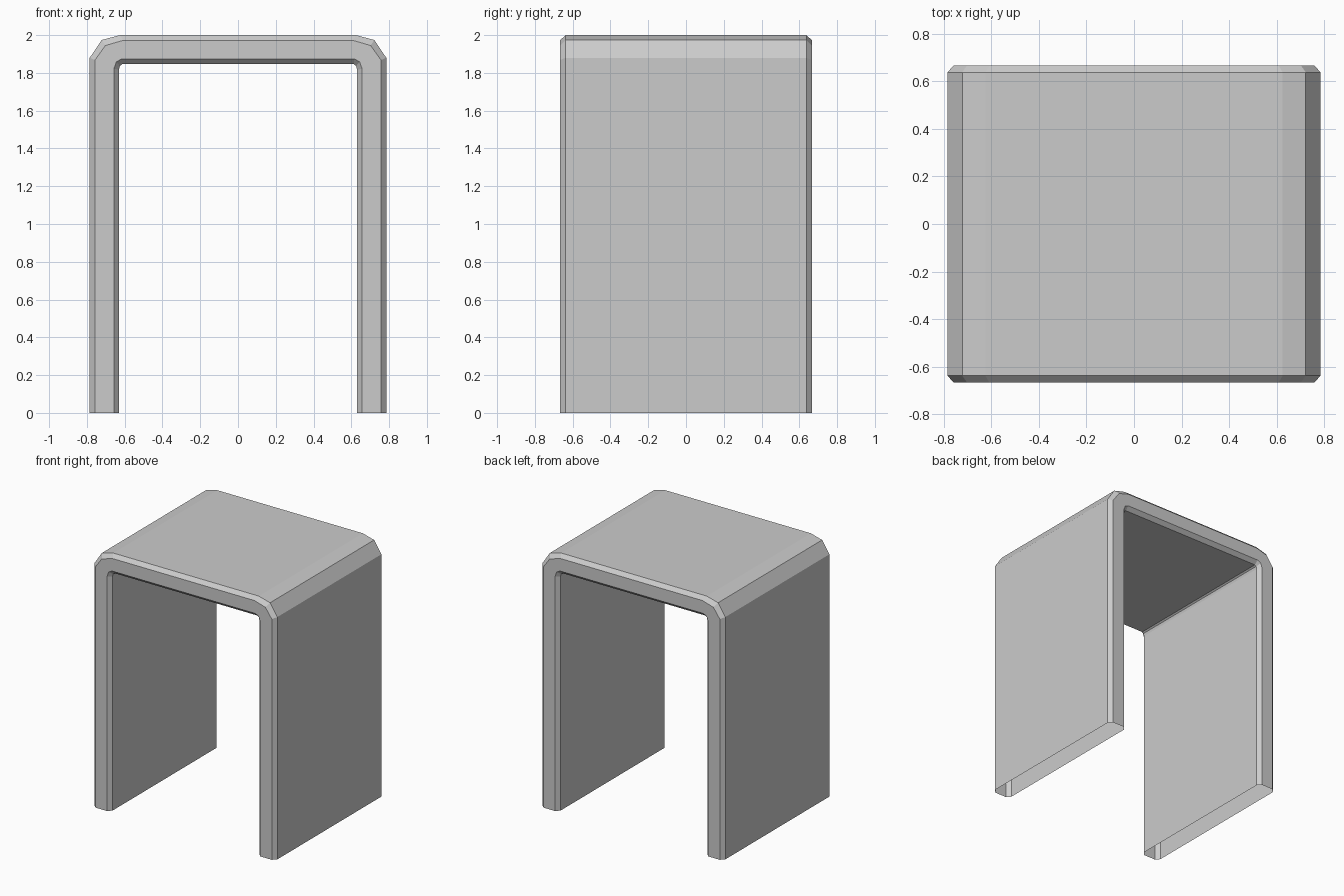
import bpy, bmesh

if "Cube" in bpy.data.objects:
    bpy.data.objects.remove(bpy.data.objects["Cube"])


def mirrored(half):
    """Right half of an arch (foot to top) continued down the left side."""
    return half + [(-x, z) for x, z in reversed(half)]


# Arch outlines (x, z): full-size shell and the bevelled rim on the end faces
outer = mirrored([(0.785, 0), (0.785, 1.88), (0.722, 1.974), (0.625, 2.0)])
outer_rim = mirrored([(0.757, 0), (0.757, 1.868), (0.702, 1.945), (0.608, 1.972)])
inner_rim = mirrored([(0.657, 0), (0.657, 1.822), (0.644, 1.859), (0.615, 1.874)])
inner = mirrored([(0.63, 0), (0.63, 1.817), (0.625, 1.837), (0.613, 1.846)])

END, BEVEL = 0.667, 0.638

# Cross-section loop: each entry is one arch at a depth y; feet stay open
loop = [(outer, -BEVEL), (outer_rim, -END), (inner_rim, -END), (inner, -BEVEL),
        (inner, BEVEL), (inner_rim, END), (outer_rim, END), (outer, BEVEL)]

bm = bmesh.new()
rows = [[bm.verts.new((x, y, z)) for x, z in arch] for arch, y in loop]
for i, a in enumerate(rows):
    b = rows[(i + 1) % len(rows)]
    for k in range(len(a) - 1):
        bm.faces.new((a[k], a[k + 1], b[k + 1], b[k]))
bmesh.ops.recalc_face_normals(bm, faces=bm.faces)
# Open shell: make sure the top faces upward
top = max(bm.faces, key=lambda f: f.calc_center_median().z)
if top.normal.z < 0:
    bmesh.ops.reverse_faces(bm, faces=bm.faces)

mesh = bpy.data.meshes.new("arched_stool")
bm.to_mesh(mesh)
bm.free()
stool = bpy.data.objects.new("arched_stool", mesh)
bpy.context.collection.objects.link(stool)
